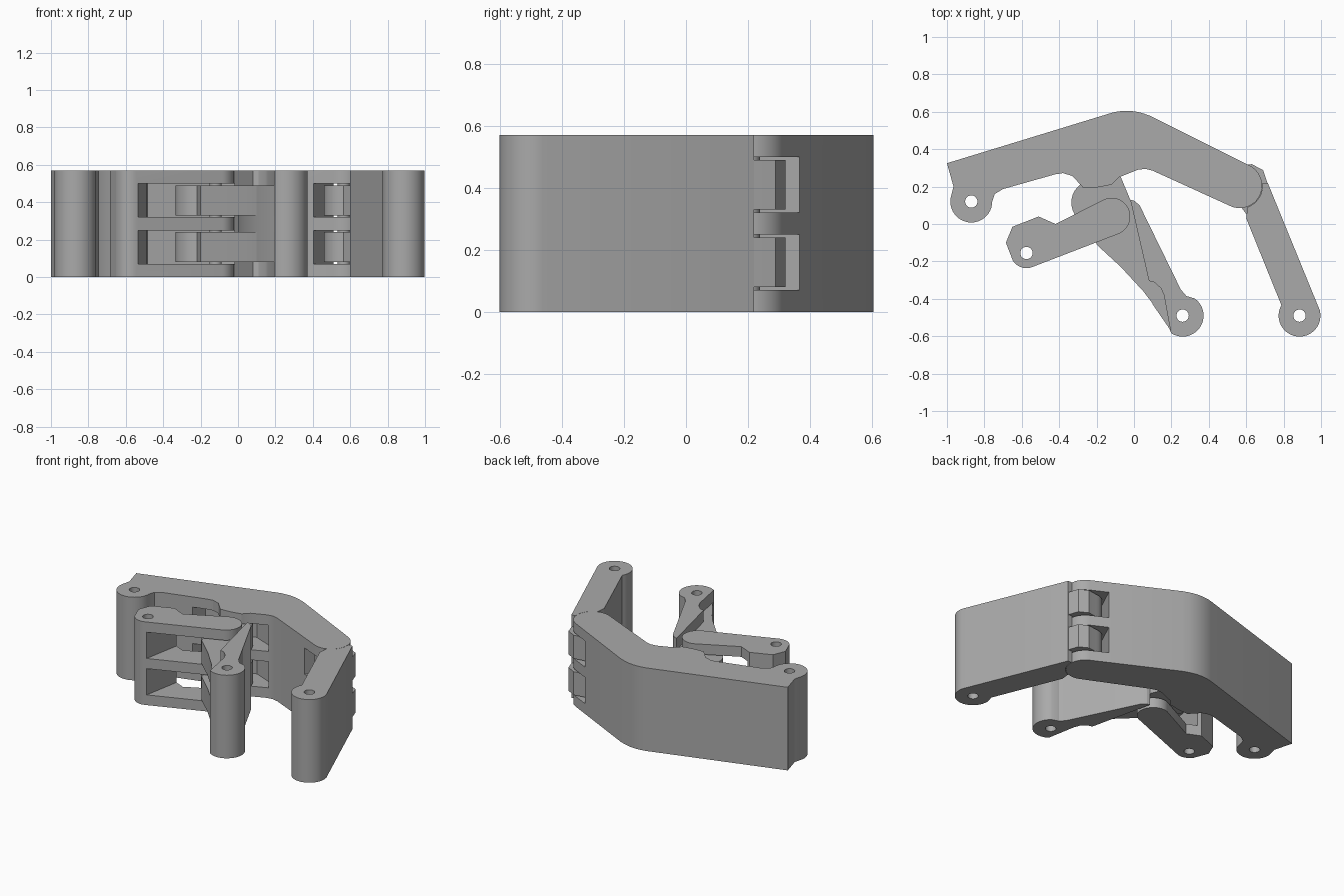
import bpy, bmesh
from math import radians, cos, sin

cube = bpy.data.objects.get("Cube")
if cube:
    bpy.data.objects.remove(cube, do_unlink=True)

grey = bpy.data.materials.new("plain_grey")
grey.use_nodes = True
colour = (0.4, 0.4, 0.4, 1)
grey.diffuse_color = colour
grey.node_tree.nodes["Principled BSDF"].inputs["Base Color"].default_value = colour

H = 0.57                              # full height
SLOTS = [(0.07, 0.25), (0.32, 0.50)]  # hinge slots
PRONGS = [(0.08, 0.24), (0.33, 0.49)]  # prongs that sit in the slots
PIN = 0.033


def arc(x, y, r, a0, a1, n=16):
    """Points on an arc, angles in degrees."""
    angles = [radians(a0 + (a1 - a0) * i / n) for i in range(n + 1)]
    return [(x + r * cos(a), y + r * sin(a)) for a in angles]


def prism(name, outline, z0=0.0, z1=H):
    """Flat outline extruded upwards."""
    bm = bmesh.new()
    face = bm.faces.new([bm.verts.new((x, y, z0)) for x, y in outline])
    up = bmesh.ops.extrude_face_region(bm, geom=[face])
    verts = [v for v in up["geom"] if isinstance(v, bmesh.types.BMVert)]
    bmesh.ops.translate(bm, verts=verts, vec=(0, 0, z1 - z0))
    bmesh.ops.recalc_face_normals(bm, faces=bm.faces)
    mesh = bpy.data.meshes.new(name)
    bm.to_mesh(mesh)
    bm.free()
    mesh.materials.append(grey)
    obj = bpy.data.objects.new(name, mesh)
    bpy.context.collection.objects.link(obj)
    return obj


def cut(obj, outline, z0=-0.1, z1=H + 0.1):
    """Remove a prism from a part."""
    cutter = prism("cutter", outline, z0, z1)
    cutter.hide_render = True
    mod = obj.modifiers.new("cut", "BOOLEAN")
    mod.operation, mod.solver, mod.object = "DIFFERENCE", "EXACT", cutter
    bpy.context.view_layer.objects.active = obj
    bpy.ops.object.modifier_apply(modifier=mod.name)
    bpy.data.objects.remove(cutter, do_unlink=True)


def pin_hole(obj, x, y):
    cut(obj, arc(x, y, PIN, 0, 345, 23))


# Palm: bent bar with a pin lug on the left and a knuckle on the right
palm = prism("palm", [(-1, 0.325), (-0.965, 0.2), (-0.98, 0.14)]
             + arc(-0.87, 0.12, 0.112, 180, 360, 20)
             + [(-0.745, 0.16), (-0.70, 0.187), (-0.42, 0.266), (-0.38, 0.272),
                (-0.33, 0.257), (-0.30, 0.225), (-0.27, 0.192), (-0.2, 0.195),
                (-0.12, 0.21), (-0.08, 0.25), (0.02, 0.29), (0.06, 0.295),
                (0.10, 0.285)]
             + arc(0.565, 0.205, 0.12, 243, 425, 24)
             + [(0.09, 0.577)] + arc(-0.04, 0.305, 0.3, 67, 106, 8))
pin_hole(palm, -0.87, 0.12)
for z0, z1 in SLOTS:
    cut(palm, [(0.37, 0.08), (0.46, 0.26), (0.535, 0.42), (0.9, 0.42), (0.9, 0)], z0, z1)
    cut(palm, [(-0.55, 0.1), (-0.485, 0.34), (-0.15, 0.42), (0.02, 0.35),
               (0.05, 0.1)], z0, z1)

# Outer finger: tapered bar hollowed around the palm knuckle
outer_finger = prism("outer_finger", arc(0.885, -0.49, 0.112, 150, 375, 24)
                     + [(0.715, 0.22), (0.685, 0.22)]
                     + arc(0.565, 0.205, 0.122, 5, -70, 10)
                     + [(0.6, 0.03)])
pin_hole(outer_finger, 0.885, -0.49)
for z0, z1 in PRONGS:
    prism("outer_finger_prong", arc(0.565, 0.205, 0.105, 90, 270, 16)
          + [(0.61, 0.04), (0.68, -0.05), (0.75, 0.08), (0.715, 0.215),
             (0.69, 0.288), (0.63, 0.32)], z0, z1)

# Inner finger: full-height spine with a round tip
inner_finger = prism("inner_finger", arc(0.26, -0.49, 0.112, 236, 415, 24)
                     + [(0.28, -0.385), (0.25, -0.35), (0.03, 0.1), (0.0, 0.125),
                        (-0.02, 0.13), (0.08, -0.305), (0.11, -0.312),
                        (0.145, -0.345), (0.16, -0.38)])
pin_hole(inner_finger, 0.26, -0.49)

# Inner finger web, between spine and prongs
prism("inner_finger_web", [(0.2, -0.575), (0.1, -0.43), (0.03, -0.2), (0.0, 0.0),
                           (0.0, 0.1), (0.1, -0.1), (0.2, -0.4)], 0.08, 0.49)
for z0, z1 in PRONGS:
    prism("inner_finger_prong", [(0.195, -0.57), (0.13, -0.465), (0.05, -0.36),
                                 (-0.07, -0.23), (-0.2, -0.11), (-0.22, -0.005)]
          + arc(-0.215, 0.115, 0.12, 260, 100, 16)
          + [(-0.2, 0.29), (-0.09, 0.29), (-0.07, 0.25), (-0.02, 0.13),
             (0.01, 0.11), (0.18, -0.3)], z0, z1)

# Link: solid pinned end with three plates reaching the inner finger
link = prism("link", [(-0.65, -0.19), (-0.685, -0.1), (-0.65, -0.015), (-0.51, 0.04),
                      (-0.42, 0.0)][::-1]
             + arc(-0.575, -0.15, 0.086, 205, 290, 10)
             + arc(-0.12, 0.04, 0.1, 290, 470, 24))
pin_hole(link, -0.575, -0.155)
for z0, z1 in SLOTS:
    cut(link, [(-0.548, -0.3), (-0.475, 0.1), (0.1, 0.3), (0.1, -0.3)], z0, z1)

# Hinge pins inside the knuckles
for name, x, y in [("outer_hinge_pin", 0.565, 0.205), ("link_hinge_pin", -0.12, 0.04)]:
    prism(name, arc(x, y, PIN, 0, 345, 23), 0.02, H - 0.02)

# Smooth the curved walls, keep edges sharp
bpy.ops.object.select_all(action="DESELECT")
for obj in bpy.context.scene.objects:
    if obj.type == "MESH":
        obj.select_set(True)
        bpy.context.view_layer.objects.active = obj
bpy.ops.object.shade_smooth_by_angle(angle=radians(25))
